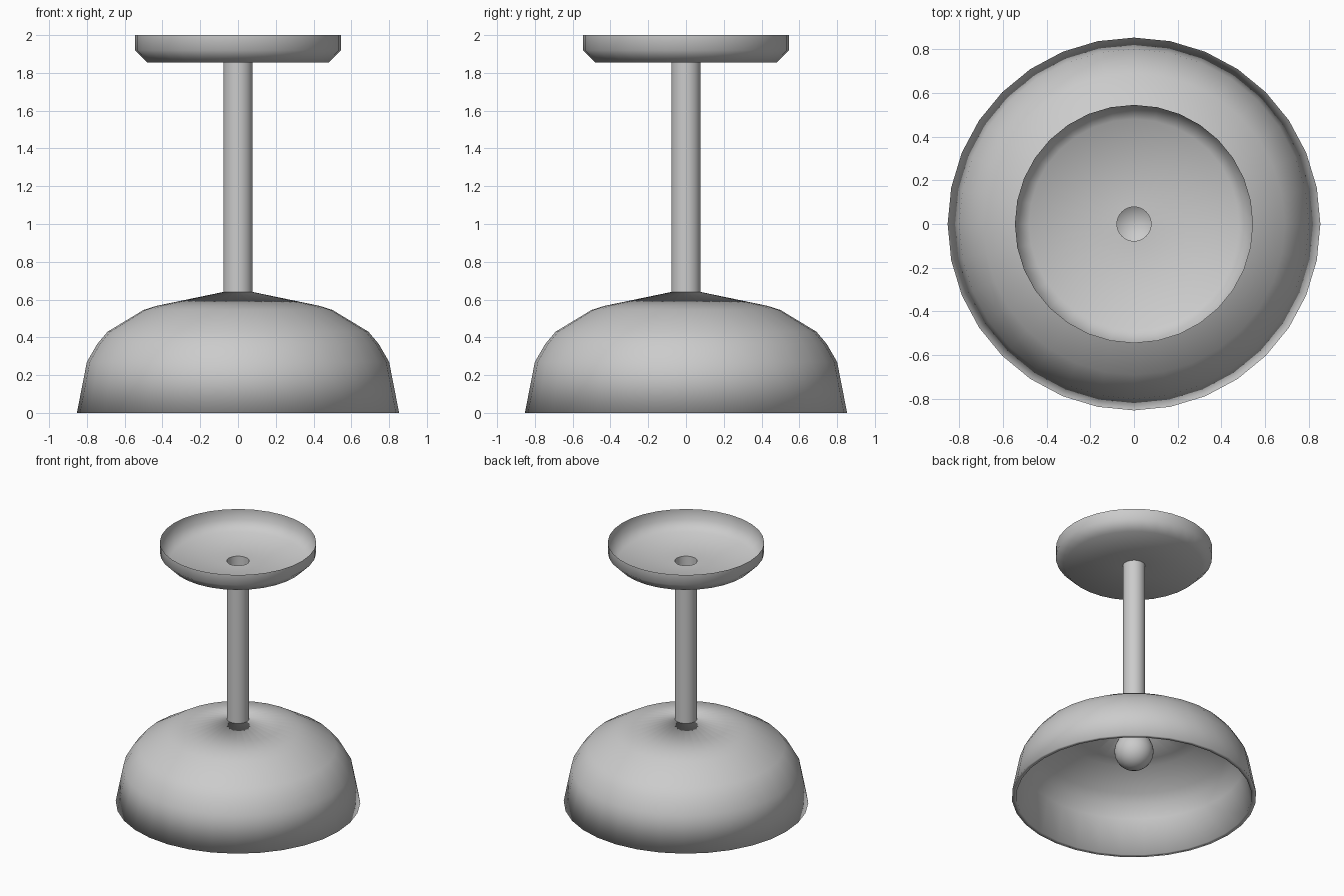
import bpy, bmesh
from math import sin, cos, pi, radians

if "Cube" in bpy.data.objects:
    bpy.data.objects.remove(bpy.data.objects["Cube"])

SIDES = 32


def lathe(name, profile, closed=False, smooth_angle=180):
    """Revolve an (r, z) profile around z; a radius of 0 becomes a pole."""
    bm = bmesh.new()
    rings = []
    for r, z in profile:
        if r == 0:
            rings.append([bm.verts.new((0, 0, z))] * SIDES)
        else:
            rings.append([bm.verts.new((r * cos(2 * pi * i / SIDES),
                                        r * sin(2 * pi * i / SIDES), z))
                          for i in range(SIDES)])
    pairs = list(zip(rings, rings[1:]))
    if closed:
        pairs.append((rings[-1], rings[0]))
    for a, b in pairs:
        for i in range(SIDES):
            j = (i + 1) % SIDES
            bm.faces.new(list(dict.fromkeys((a[i], a[j], b[j], b[i]))))
    bmesh.ops.recalc_face_normals(bm, faces=bm.faces[:])
    mesh = bpy.data.meshes.new(name)
    bm.to_mesh(mesh)
    bm.free()
    obj = bpy.data.objects.new(name, mesh)
    bpy.context.collection.objects.link(obj)
    bpy.ops.object.select_all(action='DESELECT')
    obj.select_set(True)
    bpy.context.view_layer.objects.active = obj
    bpy.ops.object.shade_smooth_by_angle(angle=radians(smooth_angle))
    return obj


# Ceiling canopy: thin open dish with a hole for the stem
lathe("ceiling_canopy", [(0.545, 2.0), (0.545, 1.92), (0.48, 1.855), (0.078, 1.855)])

# Hollow stem
lathe("stem", [(0.078, 1.855), (0.078, 0.62)])

# Dome shade with wall thickness
outer = [(0.078, 0.64), (0.43, 0.567), (0.50, 0.545), (0.69, 0.43),
         (0.745, 0.365), (0.80, 0.27), (0.853, 0.0)]
inner = [(0.82, 0.0), (0.768, 0.26), (0.717, 0.347), (0.667, 0.405),
         (0.485, 0.515), (0.42, 0.537), (0.078, 0.61)]
lathe("shade", outer + inner, closed=True)

# Bulb: neck hanging from the stem, rounded at the bottom
R, ZC = 0.137, 0.36
bulb = [(0.078, 0.62), (0.078, 0.53), (0.098, 0.48)]
bulb += [(R * cos(a), ZC + R * sin(a))
         for a in (radians(d) for d in range(30, -90, -15))]
lathe("bulb", bulb + [(0, ZC - R)])
